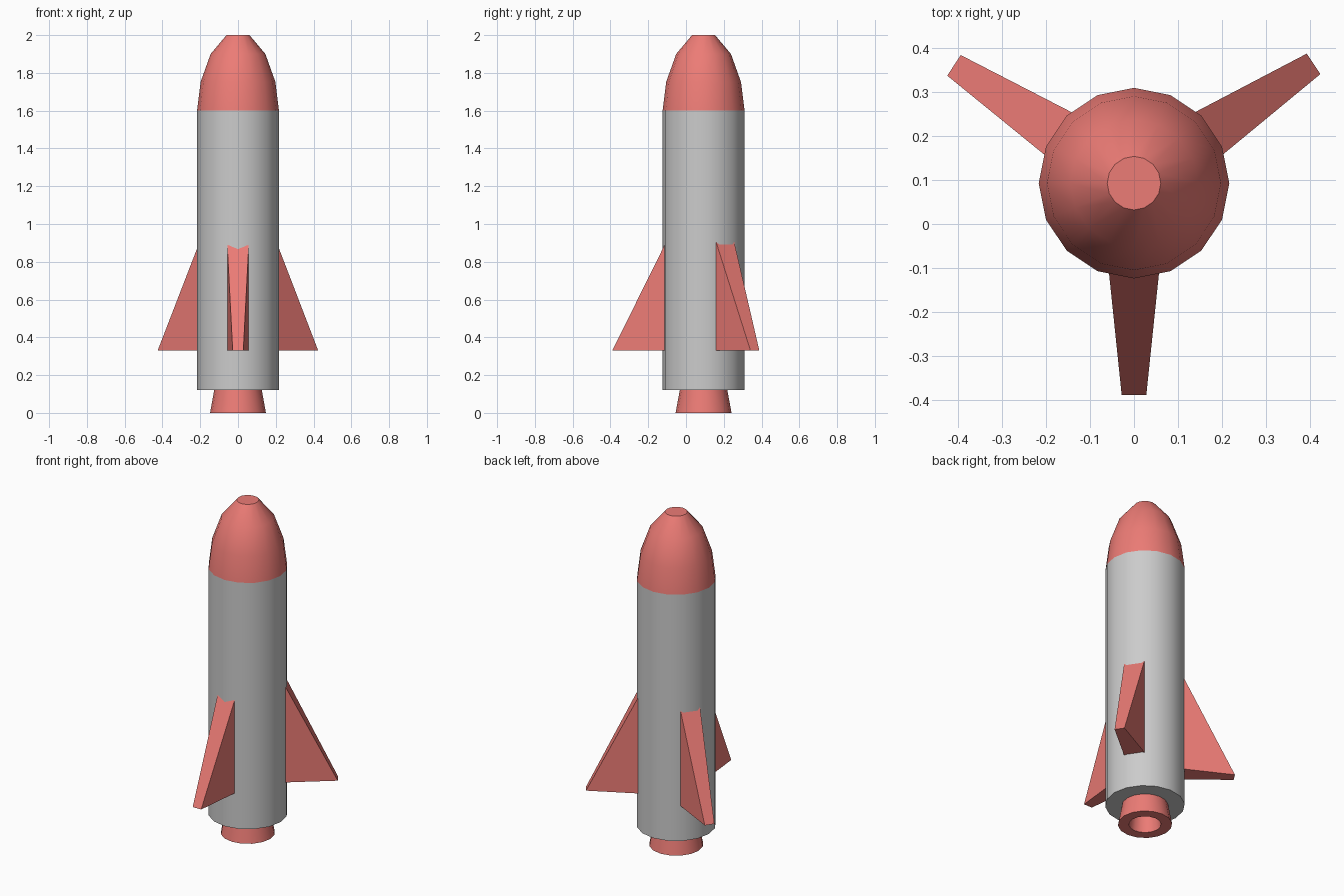
import bpy, bmesh
from math import cos, sin, pi, radians

if "Cube" in bpy.data.objects:
    bpy.data.objects.remove(bpy.data.objects["Cube"])

CY = 0.093      # rocket axis sits behind the origin because of the front fin
SIDES = 16

red = bpy.data.materials.new("red")
red.diffuse_color = (0.84, 0.2, 0.18, 1)
red.use_nodes = True
red.node_tree.nodes["Principled BSDF"].inputs["Base Color"].default_value = red.diffuse_color


def finish(name, bm, mat=None, smooth=True):
    bmesh.ops.recalc_face_normals(bm, faces=bm.faces)
    mesh = bpy.data.meshes.new(name)
    bm.to_mesh(mesh)
    bm.free()
    ob = bpy.data.objects.new(name, mesh)
    ob.location.y = CY
    bpy.context.collection.objects.link(ob)
    if mat:
        mesh.materials.append(mat)
    if smooth:
        bpy.ops.object.select_all(action='DESELECT')
        ob.select_set(True)
        bpy.context.view_layer.objects.active = ob
        bpy.ops.object.shade_smooth_by_angle(angle=radians(35))
    return ob


def lathe(name, profile, mat=None):
    """Turn a (radius, z) profile around the axis, capping both ends."""
    bm = bmesh.new()
    rings = [[bm.verts.new((r * cos(2 * pi * i / SIDES), r * sin(2 * pi * i / SIDES), z))
              for i in range(SIDES)] for r, z in profile]
    for a, b in zip(rings, rings[1:]):
        for i in range(SIDES):
            j = (i + 1) % SIDES
            bm.faces.new((a[i], a[j], b[j], b[i]))
    bm.faces.new(rings[0])
    bm.faces.new(rings[-1])
    return finish(name, bm, mat)


def fin(name, angle, tip):
    """Triangular wedge with vertical sides, thinner towards the tip."""
    root, low, slope = 0.18, 0.33, 2.02
    w_tip, w_root = 0.028, 0.028 + (tip - root) * 0.104
    top = low + (tip - root) * slope
    bm = bmesh.new()
    left, right = [[bm.verts.new(p) for p in ((root, s * w_root, low),
                                              (tip, s * w_tip, low),
                                              (root, s * w_root, top))] for s in (1, -1)]
    bm.faces.new(left)
    bm.faces.new(right)
    for i in range(3):
        j = (i + 1) % 3
        bm.faces.new((left[i], left[j], right[j], right[i]))
    ob = finish(name, bm, red, smooth=False)
    ob.rotation_euler.z = radians(angle)


# Body and nose
lathe("body", [(0.217, 0.12), (0.217, 1.6)])
lathe("nose_cone", [(0.217, 1.6), (0.198, 1.752), (0.145, 1.9), (0.061, 2.0)], red)

# Hollow engine nozzle
lathe("nozzle", [(0.126, 0.12), (0.148, 0.0), (0.088, 0.0), (0.075, 0.115)], red)

# Fins
fin("front_fin", -90, 0.483)
fin("right_fin", 33.6, 0.491)
fin("left_fin", 146.8, 0.49)
